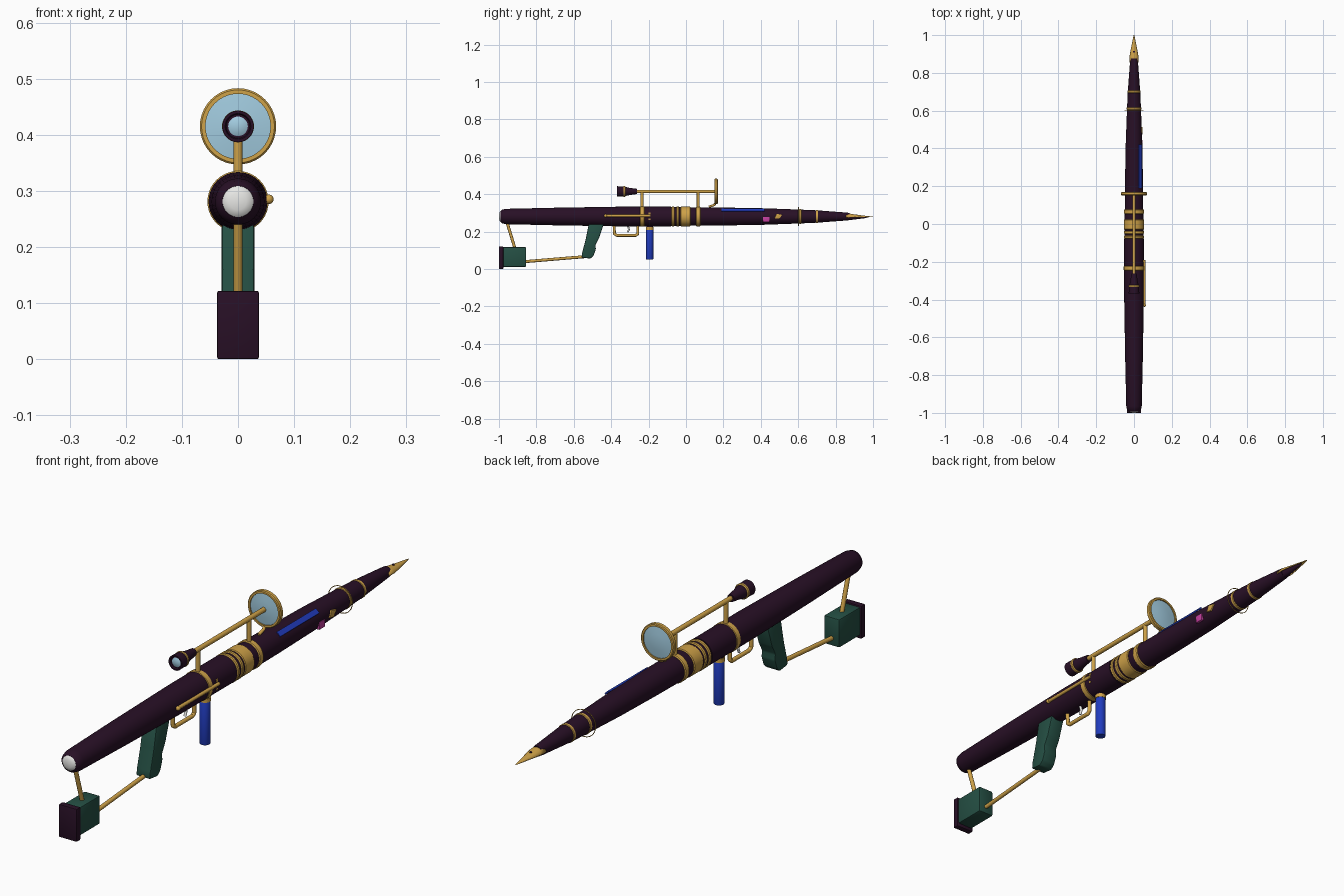
import bpy, bmesh, math
from mathutils import Vector, Matrix

if "Cube" in bpy.data.objects:
    bpy.data.objects.remove(bpy.data.objects["Cube"])

AXIS = 0.281    # height of the barrel axis
SIGHT = 0.415   # height of the scope axis


def mat(name, rgb):
    m = bpy.data.materials.new(name)
    m.diffuse_color = (*rgb, 1)
    m.use_nodes = True
    m.node_tree.nodes["Principled BSDF"].inputs["Base Color"].default_value = m.diffuse_color
    return m


PLUM = mat("dark plum", (0.021, 0.005, 0.019))
GOLD = mat("gold", (0.62, 0.36, 0.065))
GREEN = mat("dark green", (0.018, 0.078, 0.057))
BLUE = mat("royal blue", (0.015, 0.045, 0.52))
GLASS = mat("pale blue", (0.36, 0.60, 0.74))
WHITE = mat("white", (0.80, 0.80, 0.78))
PINK = mat("pink", (0.55, 0.05, 0.35))


def finish(name, bm, material, smooth=True):
    bmesh.ops.recalc_face_normals(bm, faces=bm.faces)
    me = bpy.data.meshes.new(name)
    bm.to_mesh(me)
    bm.free()
    me.materials.append(material)
    ob = bpy.data.objects.new(name, me)
    bpy.context.collection.objects.link(ob)
    if smooth:
        bpy.ops.object.select_all(action='DESELECT')
        ob.select_set(True)
        bpy.context.view_layer.objects.active = ob
        bpy.ops.object.shade_smooth_by_angle(angle=math.radians(35))
    return ob


def lathe(name, profile, material, z=AXIS, n=40):
    """Turn a (y, radius) profile about a y-parallel axis at height z."""
    bm = bmesh.new()
    vs = [bm.verts.new((0, y, z + r)) for y, r in profile]
    es = [bm.edges.new(p) for p in zip(vs, vs[1:])]
    bmesh.ops.spin(bm, geom=vs + es, cent=(0, 0, z), axis=(0, 1, 0),
                   angle=math.tau, steps=n)
    bmesh.ops.remove_doubles(bm, verts=bm.verts, dist=1e-5)
    return finish(name, bm, material)


def ring(name, y0, y1, r, z=AXIS, inner=0.01, material=GOLD):
    b = min(0.003, (y1 - y0) / 3)
    return lathe(name, [(y0, inner), (y0, r - b), (y0 + b, r), (y1 - b, r),
                        (y1, r - b), (y1, inner), (y0, inner)], material, z)


def tube(name, pts, r, material=GOLD, n=12):
    """Round rods joined end to end through the points."""
    bm = bmesh.new()
    for a, b in zip(pts, pts[1:]):
        a, b = Vector(a), Vector(b)
        d = b - a
        m = Matrix.Translation((a + b) / 2) @ d.to_track_quat('Z', 'Y').to_matrix().to_4x4()
        bmesh.ops.create_cone(bm, cap_ends=True, segments=n, radius1=r, radius2=r,
                              depth=d.length, matrix=m)
    for p in pts[1:-1]:
        bmesh.ops.create_uvsphere(bm, u_segments=n, v_segments=8, radius=r,
                                  matrix=Matrix.Translation(p))
    return finish(name, bm, material)


def side_profile(name, pts, half, material, bevel=0.004):
    """Extrude a (y, z) outline across x and bevel it."""
    bm = bmesh.new()
    f = bm.faces.new([bm.verts.new((-half, y, z)) for y, z in pts])
    geo = bmesh.ops.extrude_face_region(bm, geom=[f])["geom"]
    bmesh.ops.translate(bm, vec=(2 * half, 0, 0),
                        verts=[v for v in geo if isinstance(v, bmesh.types.BMVert)])
    bmesh.ops.recalc_face_normals(bm, faces=bm.faces)
    if bevel:
        bmesh.ops.bevel(bm, geom=list(bm.edges), offset=bevel, segments=2,
                        affect='EDGES', profile=0.5)
    return finish(name, bm, material)


def box(name, lo, hi, material, bevel=0.003):
    ob = side_profile(name, [(lo[1], lo[2]), (hi[1], lo[2]), (hi[1], hi[2]), (lo[1], hi[2])],
                      (hi[0] - lo[0]) / 2, material, bevel)
    ob.location.x = (lo[0] + hi[0]) / 2
    return ob


# Pen-shaped barrel with a pale dome at the cap end
lathe("barrel", [(-0.985, 0), (-0.992, 0.028), (-0.985, 0.036), (-0.965, 0.041),
                 (-0.70, 0.047), (-0.36, 0.0525), (-0.08, 0.0525), (-0.08, 0.050),
                 (0.20, 0.048), (0.42, 0.044), (0.61, 0.037), (0.70, 0.033),
                 (0.86, 0.021), (0.875, 0.019), (0.875, 0)], PLUM)
lathe("cap_dome", [(-1.0, 0), (-0.999, 0.015), (-0.995, 0.025), (-0.989, 0.030),
                   (-0.98, 0)], WHITE)

# Gold bands on the barrel
for nm, y0, y1, r in [("sight_band", -0.247, -0.222, 0.0545), ("band_a", -0.077, -0.062, 0.0535),
                      ("band_b", -0.052, -0.037, 0.0535), ("wide_band", -0.030, 0.025, 0.0525),
                      ("band_c", 0.053, 0.078, 0.0525), ("front_band_a", 0.603, 0.618, 0.039),
                      ("front_band_b", 0.693, 0.708, 0.0345)]:
    ring(nm, y0, y1, r)
ring("wire_hoop", 0.600, 0.603, 0.051, inner=0.0485)

# Nib: curved tapering sheet over a dark feed
bm = bmesh.new()
rows = []
for y, w, h in [(0.855, 0.023, 0.021), (0.885, 0.024, 0.017), (0.91, 0.020, 0.013),
                (0.95, 0.012, 0.008), (0.985, 0.005, 0.004), (1.0, 0.0015, 0.002)]:
    rows.append([bm.verts.new((w * math.sin(t), y, AXIS - 0.003 + h * math.cos(t)))
                 for t in [math.radians(-95 + 190 * i / 12) for i in range(13)]])
for a, b in zip(rows, rows[1:]):
    for i in range(12):
        bm.faces.new((a[i], a[i + 1], b[i + 1], b[i]))
nib = finish("nib", bm, GOLD)
sol = nib.modifiers.new("thickness", 'SOLIDIFY')
sol.thickness = 0.002
lathe("nib_feed", [(0.86, 0), (0.86, 0.017), (0.90, 0.012), (0.95, 0.006), (0.975, 0)],
      PLUM, z=AXIS - 0.004, n=20)
bm = bmesh.new()
bmesh.ops.create_cone(bm, cap_ends=True, segments=16, radius1=0.005, radius2=0.005, depth=0.006,
                      matrix=Matrix.Translation((0, 0.912, AXIS + 0.009)))
finish("nib_hole", bm, PLUM)

# Scope: rail, eyepiece, big front lens and posts
tube("scope_rail", [(0, -0.27, SIGHT), (0, 0.158, SIGHT)], 0.009)
lathe("eyepiece", [(-0.362, 0), (-0.362, 0.021), (-0.368, 0.023), (-0.368, 0.028),
                   (-0.335, 0.027), (-0.30, 0.019), (-0.262, 0.014), (-0.262, 0)],
      PLUM, SIGHT, 32)
lathe("eyepiece_glass", [(-0.367, 0), (-0.364, 0.014), (-0.360, 0.021), (-0.358, 0)],
      GLASS, SIGHT, 32)
ring("eyepiece_band", -0.336, -0.324, 0.0285, SIGHT)
ring("lens_rim", 0.152, 0.170, 0.068, SIGHT, inner=0.058)
lathe("lens", [(0.151, 0), (0.153, 0.03), (0.157, 0.060), (0.165, 0.060),
               (0.169, 0.03), (0.171, 0)], GLASS, SIGHT)
for nm, y in [("rear_post", -0.235), ("front_post", 0.065)]:
    tube(nm, [(0, y, AXIS + 0.045), (0, y, SIGHT)], 0.008)
tube("lens_bracket", [(0, 0.158, 0.352), (0, 0.150, 0.342), (0, 0.122, 0.333)], 0.006)

# Bolt bar along the right side
tube("bolt_bar", [(0.054, -0.435, AXIS + 0.004), (0.054, -0.19, AXIS + 0.004)], 0.0065)
box("bolt_plate", (0.047, -0.20, 0.262), (0.051, -0.19, 0.302), GOLD, 0)
bm = bmesh.new()
bmesh.ops.create_uvsphere(bm, u_segments=16, v_segments=10, radius=0.0085,
                          matrix=Matrix.Translation((0.055, -0.43, AXIS + 0.004)))
finish("bolt_knob", bm, GOLD)

# Plates set on the front half of the barrel
strip = box("blue_strip", (-0.010, 0.19, -0.003), (0.010, 0.42, 0.003), BLUE, 0)
strip.rotation_euler.y = math.radians(42)
strip.location = (0.032, 0, AXIS + 0.035)
box("pink_plate", (0.036, 0.412, 0.252), (0.046, 0.446, 0.279), PINK, 0.001)
tag = side_profile("gold_tag", [(0.473, 0.272), (0.498, 0.268), (0.515, 0.290),
                                (0.485, 0.296)], 0.005, GOLD, 0.001)
tag.location.x = 0.041

# Trigger guard and trigger
tube("trigger_guard", [(0, -0.385, 0.24), (0, -0.382, 0.188), (0, -0.37, 0.180),
                       (0, -0.268, 0.180), (0, -0.258, 0.188), (0, -0.258, 0.24)], 0.0075)
tube("trigger", [(0, -0.312, 0.235), (0, -0.305, 0.212), (0, -0.312, 0.196)], 0.005, WHITE)

# Blue fore grip with gold collar
bm = bmesh.new()
bmesh.ops.create_cone(bm, cap_ends=True, segments=24, radius1=0.019, radius2=0.019, depth=0.165,
                      matrix=Matrix.Translation((0, -0.194, 0.1325)))
bmesh.ops.bevel(bm, geom=[e for e in bm.edges if abs(e.verts[0].co.z - e.verts[1].co.z) < 1e-4],
                offset=0.003, segments=2, affect='EDGES', profile=0.5)
finish("fore_grip", bm, BLUE)
tube("grip_collar", [(0, -0.194, 0.210), (0, -0.194, 0.224)], 0.021, GOLD, 24)
tube("grip_mount", [(0, -0.194, 0.222), (0, -0.194, 0.245)], 0.017, PLUM, 24)

# Rear grip with a notched front edge
side_profile("rear_grip", [(-0.52, 0.24), (-0.44, 0.24), (-0.465, 0.165), (-0.484, 0.130),
                           (-0.482, 0.105), (-0.495, 0.070), (-0.512, 0.056),
                           (-0.558, 0.062), (-0.556, 0.085), (-0.536, 0.16)],
             0.029, GREEN, 0.005)

# Shoulder stock with struts
box("stock_block", (-0.032, -0.98, 0.012), (0.032, -0.855, 0.117), GREEN, 0.005)
box("butt_plate", (-0.037, -1.0, 0.0), (0.037, -0.977, 0.122), PLUM, 0.003)
tube("lower_strut", [(0, -0.86, 0.040), (0, -0.545, 0.066)], 0.008)
tube("upper_strut", [(0, -0.957, 0.25), (0, -0.915, 0.112)], 0.008)
